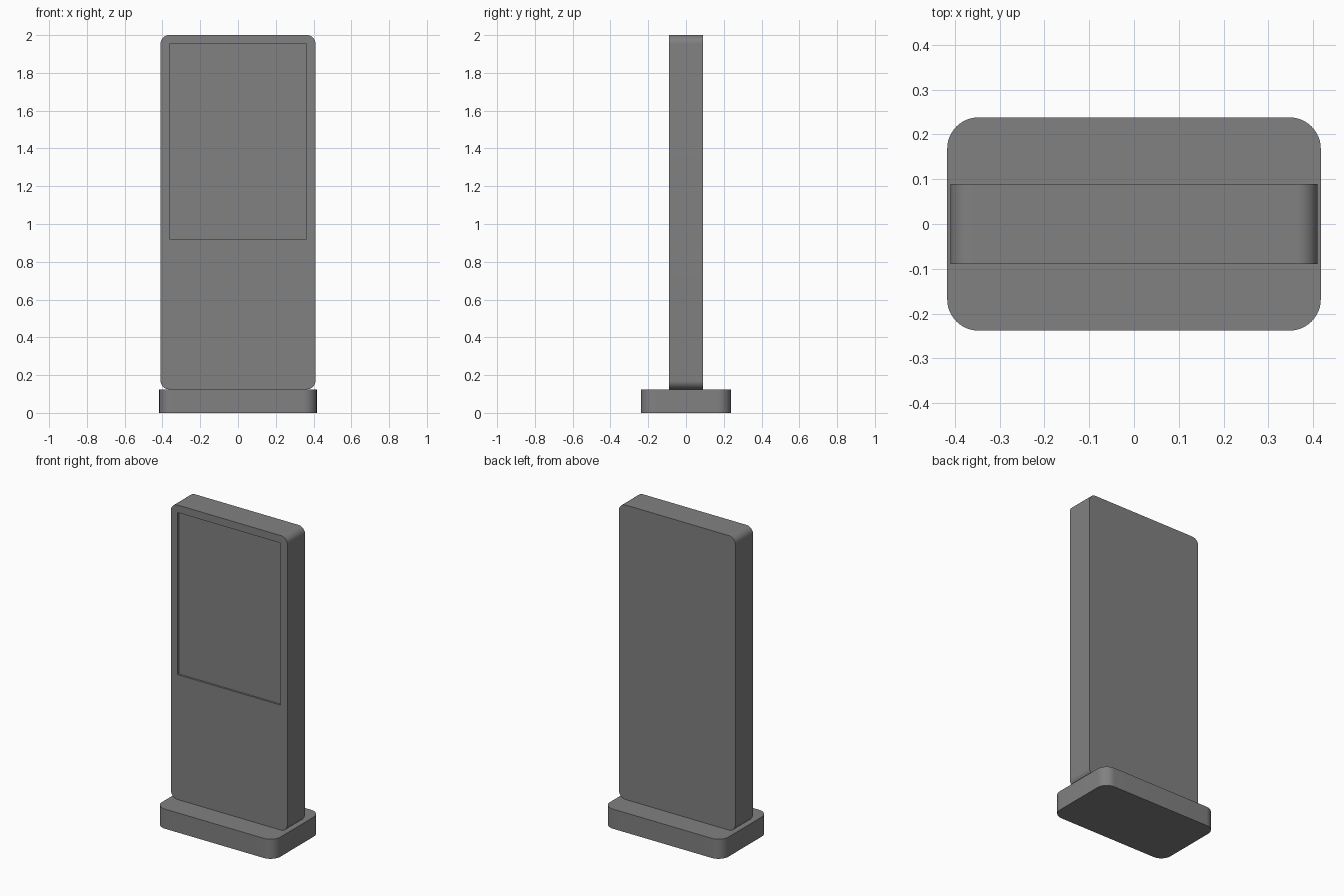
import bpy, bmesh
from math import pi, sin, cos
from mathutils import Vector

if "Cube" in bpy.data.objects:
    bpy.data.objects.remove(bpy.data.objects["Cube"])


def rounded_slab(name, w, h, r, place, lo, hi, seg=12):
    """Extrude a w x h rounded rectangle from lo to hi; place maps (u, v, depth) to xyz."""
    bm = bmesh.new()
    outline = []
    for k, (sx, sy) in enumerate([(1, 1), (-1, 1), (-1, -1), (1, -1)]):
        for i in range(seg + 1):
            a = (k + i / seg) * pi / 2
            outline.append((sx * (w / 2 - r) + r * cos(a), sy * (h / 2 - r) + r * sin(a)))
    face = bm.faces.new([bm.verts.new(place(u, v, lo)) for u, v in outline])
    ext = bmesh.ops.extrude_face_region(bm, geom=[face], use_keep_orig=True)
    move = Vector(place(0, 0, hi)) - Vector(place(0, 0, lo))
    bmesh.ops.translate(bm, vec=move,
                        verts=[g for g in ext["geom"] if isinstance(g, bmesh.types.BMVert)])
    bmesh.ops.recalc_face_normals(bm, faces=bm.faces)
    mesh = bpy.data.meshes.new(name)
    bm.to_mesh(mesh)
    bm.free()
    ob = bpy.data.objects.new(name, mesh)
    bpy.context.collection.objects.link(ob)
    return ob


def smooth(ob):
    bpy.ops.object.select_all(action='DESELECT')
    ob.select_set(True)
    bpy.context.view_layer.objects.active = ob
    bpy.ops.object.shade_smooth_by_angle(angle=pi / 6)


# Dark grey casing
casing = bpy.data.materials.new("dark_grey_casing")
casing.diffuse_color = (0.22, 0.22, 0.22, 1)
casing.use_nodes = True
casing.node_tree.nodes["Principled BSDF"].inputs["Base Color"].default_value = casing.diffuse_color

# Foot plate, rounded in plan
base = rounded_slab("base", 0.834, 0.476, 0.07, lambda u, v, d: (u, v, d), 0, 0.125)

# Upright display housing, rounded in elevation
body = rounded_slab("display_housing", 0.82, 1.875, 0.045,
                    lambda u, v, d: (u, d, v + 1.0625), -0.089, 0.089)

# Shallow screen recess cut into the front
bpy.ops.mesh.primitive_cube_add(size=1, location=(0, -0.089, 1.436))
cutter = bpy.context.object
cutter.name = "screen_cutter"
cutter.scale = (0.726, 0.024, 1.032)
cutter.hide_render = True
cut = body.modifiers.new("screen_recess", 'BOOLEAN')
cut.operation = 'DIFFERENCE'
cut.solver = 'EXACT'
cut.object = cutter
bpy.context.view_layer.objects.active = body
bpy.ops.object.modifier_apply(modifier=cut.name)
bpy.data.objects.remove(cutter)

for part in (base, body):
    part.data.materials.clear()
    part.data.materials.append(casing)
    smooth(part)
